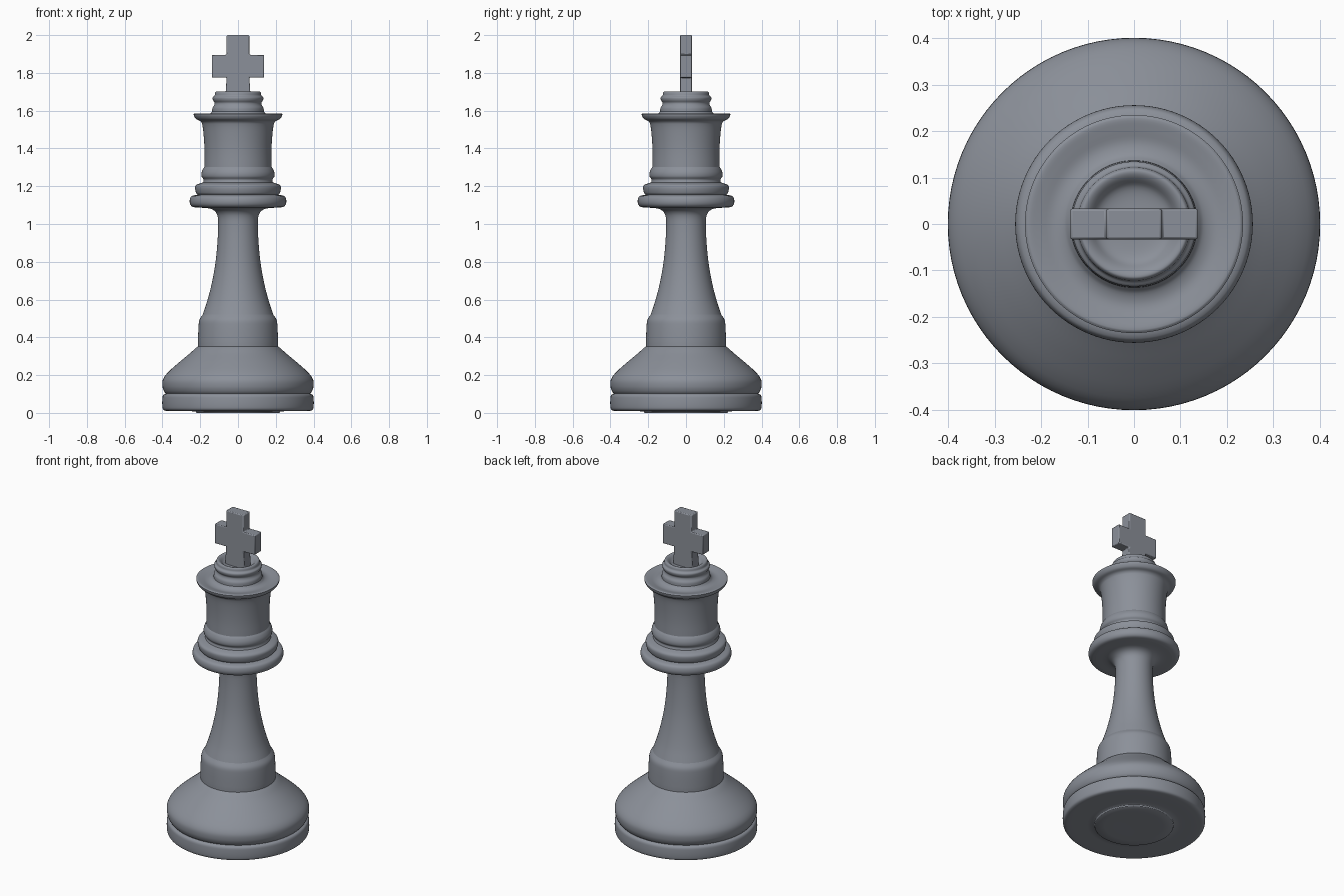
import bpy
import bmesh
from math import radians, tau
from mathutils import Vector

SEGMENTS = 96
CURVE_STEPS = 4

default_cube = bpy.data.objects.get("Cube")
if default_cube:
    bpy.data.objects.remove(default_cube, do_unlink=True)


def make_material(name, colour):
    material = bpy.data.materials.new(name)
    material.use_nodes = True
    material.diffuse_color = colour
    material.node_tree.nodes["Principled BSDF"].inputs["Base Color"].default_value = colour
    return material


slate_grey = make_material("slate grey", (0.26, 0.28, 0.32, 1))


def smooth_path(points):
    """Round a coarse profile with a Catmull-Rom curve."""
    pts = [Vector((r, 0, z)) for r, z in points]
    path = []
    for i in range(len(pts) - 1):
        p, q = pts[i], pts[i + 1]
        # Limit the tangents so that short and long spans do not overshoot
        span = (q - p).length
        before = (q - pts[max(i - 1, 0)]).normalized() * span
        after = (pts[min(i + 2, len(pts) - 1)] - p).normalized() * span
        for step in range(CURVE_STEPS):
            t = step / CURVE_STEPS
            s = 1 - t
            path.append(p * (s * s * (1 + 2 * t)) + before * (t * s * s)
                        + q * (t * t * (1 + 2 * s)) - after * (t * t * s))
    path.append(pts[-1])
    for point in path:
        point.x = max(point.x, 0)
    return path


def finish(name, bm):
    mesh = bpy.data.meshes.new(name)
    bm.to_mesh(mesh)
    bm.free()
    mesh.materials.append(slate_grey)
    obj = bpy.data.objects.new(name, mesh)
    bpy.context.collection.objects.link(obj)
    bpy.ops.object.select_all(action="DESELECT")
    obj.select_set(True)
    bpy.context.view_layer.objects.active = obj
    return obj


def lathe(name, points):
    """Turn a profile, listed from bottom to top, about the z axis."""
    bm = bmesh.new()
    verts = [bm.verts.new(co) for co in smooth_path(points)]
    edges = [bm.edges.new(pair) for pair in zip(verts, verts[1:])]
    bmesh.ops.spin(bm, geom=verts + edges, cent=(0, 0, 0), axis=(0, 0, 1),
                   angle=tau, steps=SEGMENTS, use_merge=True)
    bmesh.ops.remove_doubles(bm, verts=bm.verts, dist=0.0001)
    bmesh.ops.recalc_face_normals(bm, faces=bm.faces)
    # An open profile must face away from the axis
    outward = sum(f.calc_area() * (f.normal.x * f.calc_center_median().x
                                   + f.normal.y * f.calc_center_median().y)
                  for f in bm.faces)
    if outward < 0:
        bmesh.ops.reverse_faces(bm, faces=bm.faces)
    obj = finish(name, bm)
    bpy.ops.object.shade_smooth_by_angle(angle=radians(50))
    return obj


# Foot: flat plinth, groove and domed shoulder
lathe("plinth", [(0, 0), (0.22, 0), (0.225, 0.008), (0.37, 0.01), (0.393, 0.015),
                 (0.4, 0.03), (0.4, 0.08), (0.395, 0.095), (0.382, 0.102)])
lathe("domed_foot", [(0.382, 0.102), (0.392, 0.115), (0.4, 0.14), (0.398, 0.175),
                     (0.375, 0.21), (0.315, 0.265), (0.255, 0.315), (0.225, 0.342),
                     (0.212, 0.352)])

# Stem: thick lower sleeve tapering into a slim column
lathe("sleeve", [(0.212, 0.352), (0.212, 0.38), (0.208, 0.47), (0.203, 0.495),
                 (0.187, 0.52)])
lathe("column", [(0.187, 0.52), (0.162, 0.595), (0.138, 0.69), (0.12, 0.79),
                 (0.109, 0.9), (0.105, 1.0), (0.109, 1.045), (0.125, 1.07),
                 (0.155, 1.083), (0.215, 1.087)])

# Stacked collars
lathe("lower_collar", [(0.215, 1.087), (0.242, 1.092), (0.254, 1.107), (0.255, 1.13),
                       (0.246, 1.147), (0.214, 1.155)])
lathe("upper_collar", [(0.214, 1.155), (0.222, 1.165), (0.227, 1.195), (0.219, 1.208),
                       (0.185, 1.22)])
lathe("small_ring", [(0.185, 1.22), (0.182, 1.235), (0.192, 1.25), (0.193, 1.27),
                     (0.186, 1.29), (0.178, 1.302)])

# Crown: waisted drum, flared rim and dished top
lathe("drum", [(0.178, 1.302), (0.177, 1.38), (0.181, 1.46), (0.19, 1.53),
               (0.2, 1.545), (0.221, 1.555), (0.232, 1.57), (0.235, 1.582)])
lathe("rim_top", [(0.235, 1.582), (0.228, 1.586), (0.205, 1.582), (0.175, 1.576),
                  (0.15, 1.582), (0.137, 1.595)])
lathe("finial", [(0.137, 1.595), (0.135, 1.615), (0.126, 1.63), (0.124, 1.642),
                 (0.132, 1.655), (0.134, 1.67), (0.124, 1.68), (0.121, 1.694),
                 (0.114, 1.701), (0.1, 1.695), (0.08, 1.675), (0.05, 1.668), (0, 1.668)])

# Cross: one plus-shaped outline, mirrored left to right and extruded
half_outline = [(0.068, 1.66), (0.06, 1.775), (0.138, 1.775), (0.138, 1.896),
                (0.06, 1.896), (0.06, 2.0)]
outline = half_outline + [(-x, z) for x, z in reversed(half_outline)]
thickness = 0.066
bm = bmesh.new()
face = bm.faces.new([bm.verts.new((x, -thickness / 2, z)) for x, z in outline])
extruded = bmesh.ops.extrude_face_region(bm, geom=[face])
bmesh.ops.translate(bm, vec=(0, thickness, 0),
                    verts=[v for v in extruded["geom"] if isinstance(v, bmesh.types.BMVert)])
bmesh.ops.recalc_face_normals(bm, faces=bm.faces)
cross = finish("cross", bm)
bevel = cross.modifiers.new("soft edges", "BEVEL")
bevel.width = 0.005
bevel.segments = 2
bpy.ops.object.shade_smooth_by_angle(angle=radians(35))
